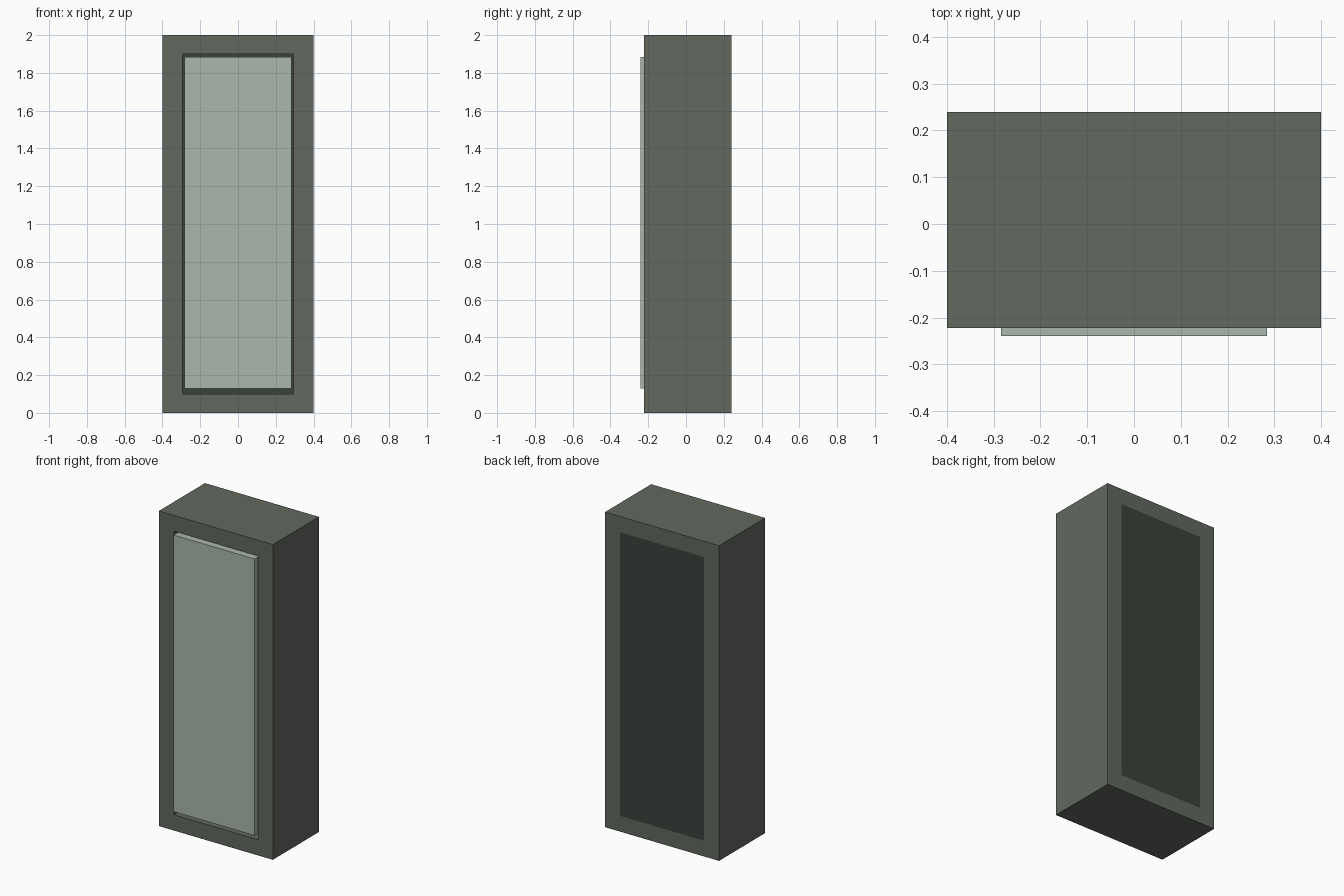
import bpy
import bmesh

old = bpy.data.objects.get("Cube")
if old:
    bpy.data.objects.remove(old, do_unlink=True)


def material(name, rgb):
    mat = bpy.data.materials.new(name)
    mat.use_nodes = True
    color = (*rgb, 1.0)
    mat.diffuse_color = color
    mat.node_tree.nodes["Principled BSDF"].inputs["Base Color"].default_value = color
    return mat


def make_object(name, bm, mat):
    bmesh.ops.recalc_face_normals(bm, faces=bm.faces)
    mesh = bpy.data.meshes.new(name)
    bm.to_mesh(mesh)
    bm.free()
    mesh.materials.append(mat)
    obj = bpy.data.objects.new(name, mesh)
    bpy.context.collection.objects.link(obj)
    return obj


def rect(half, low, high):
    return [(-half, low), (half, low), (half, high), (-half, high)]


def box(name, half, low, high, front, back, mat):
    bm = bmesh.new()
    rings = [[bm.verts.new((x, y, z)) for x, z in rect(half, low, high)]
             for y in (front, back)]
    for ring in rings:
        bm.faces.new(ring)
    for i in range(4):
        j = (i + 1) % 4
        bm.faces.new((rings[0][i], rings[0][j], rings[1][j], rings[1][i]))
    return make_object(name, bm, mat)


def frame(name, outer, inner, front, back, mat):
    # Four loops joined in a closed circuit form a hollow rectangular casing
    bm = bmesh.new()
    profile = [(outer, front), (outer, back), (inner, back), (inner, front)]
    loops = [[bm.verts.new((x, y, z)) for x, z in rect(*size)] for size, y in profile]
    for k in range(4):
        a, b = loops[k], loops[(k + 1) % 4]
        for i in range(4):
            j = (i + 1) % 4
            bm.faces.new((a[i], a[j], b[j], b[i]))
    return make_object(name, bm, mat)


frame_grey = material("frame grey green", (0.122, 0.138, 0.114))
door_green = material("pale green", (0.402, 0.474, 0.418))
dark_green = material("dark green grey", (0.044, 0.054, 0.044))

FRONT, BACK = -0.222, 0.24
OPENING = (0.295, 0.10, 1.90)

# Casing, rear panel flush in its opening, and raised door with a narrow gap
frame("door_frame", (0.4, 0.0, 2.0), OPENING, FRONT, BACK, frame_grey)
box("back_panel", *OPENING, BACK - 0.03, BACK, dark_green)
box("door_panel", 0.284, 0.13, 1.885, -0.24, FRONT + 0.03, door_green)
